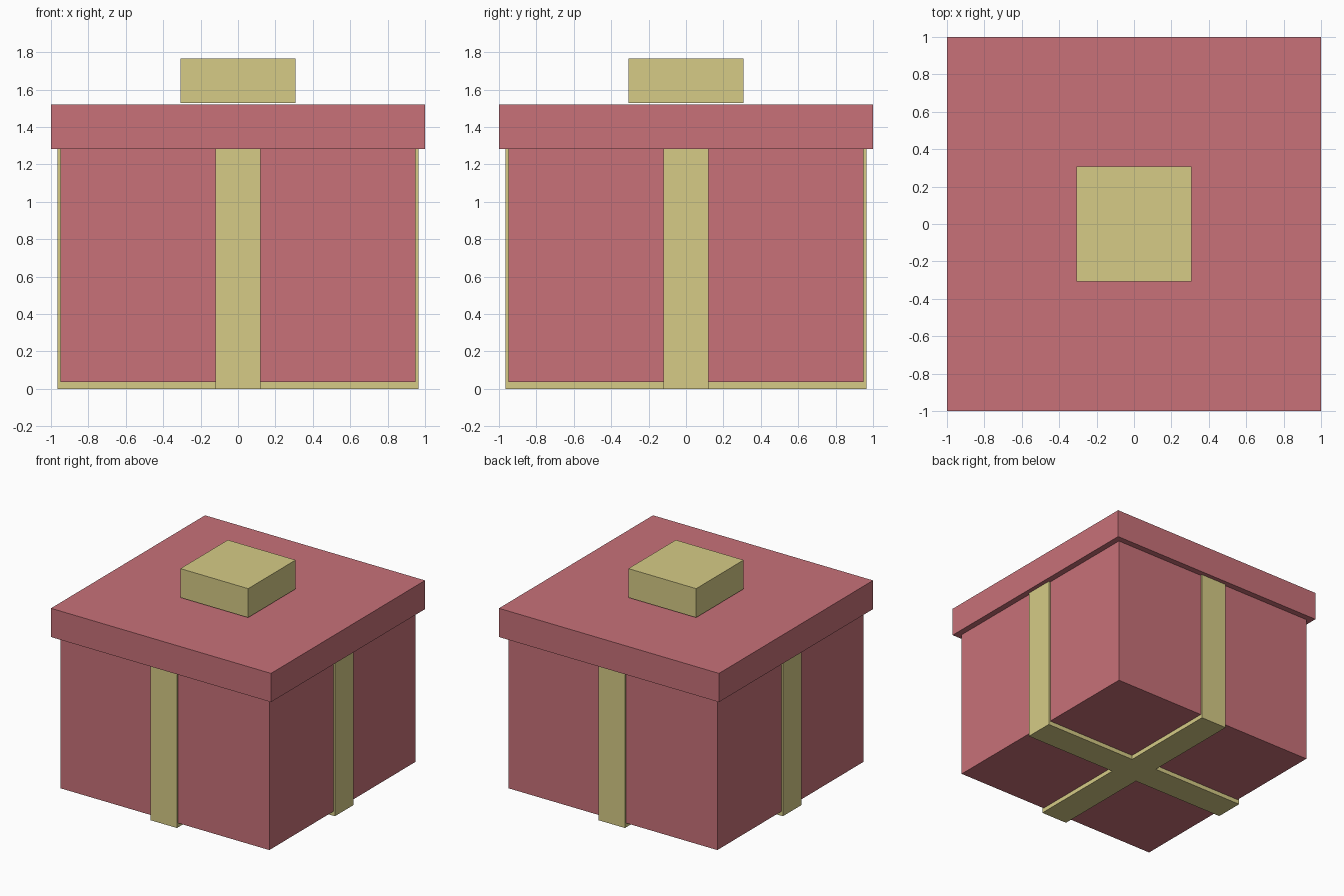
import bpy
import bmesh

if "Cube" in bpy.data.objects:
    bpy.data.objects.remove(bpy.data.objects["Cube"])


def material(name, color):
    mat = bpy.data.materials.new(name)
    mat.diffuse_color = (*color, 1.0)
    mat.use_nodes = True
    mat.node_tree.nodes["Principled BSDF"].inputs["Base Color"].default_value = mat.diffuse_color
    return mat


def prism(name, outline, z0, z1, mat):
    """Extrude a flat outline from z0 up to z1."""
    bm = bmesh.new()
    base = bm.faces.new([bm.verts.new((x, y, z0)) for x, y in outline])
    top = bmesh.ops.extrude_face_region(bm, geom=[base], use_keep_orig=True)
    verts = [v for v in top["geom"] if isinstance(v, bmesh.types.BMVert)]
    bmesh.ops.translate(bm, vec=(0, 0, z1 - z0), verts=verts)
    bmesh.ops.recalc_face_normals(bm, faces=bm.faces)
    mesh = bpy.data.meshes.new(name)
    bm.to_mesh(mesh)
    bm.free()
    mesh.materials.append(mat)
    obj = bpy.data.objects.new(name, mesh)
    bpy.context.collection.objects.link(obj)
    return obj


def square(h):
    return [(-h, -h), (h, -h), (h, h), (-h, h)]


def cross(w, r):
    """Plus-shaped outline: half width w, reach r."""
    arm = [(w, -w), (r, -w), (r, w)]
    outline = []
    for _ in range(4):
        outline += arm
        arm = [(-y, x) for x, y in arm]
    return outline


red = material("wrapping_red", (0.58, 0.165, 0.19))
gold = material("ribbon_gold", (0.67, 0.60, 0.24))

# Box and overhanging lid
prism("box_body", square(0.95), 0.035, 1.285, red)
prism("lid", square(1.0), 1.283, 1.519, red)

# Ribbon wrapping all four sides and crossing underneath
prism("ribbon", cross(0.12, 0.965), 0.0, 1.285, gold)

# Bow block hovering just above the lid
prism("bow", square(0.308), 1.528, 1.766, gold)
